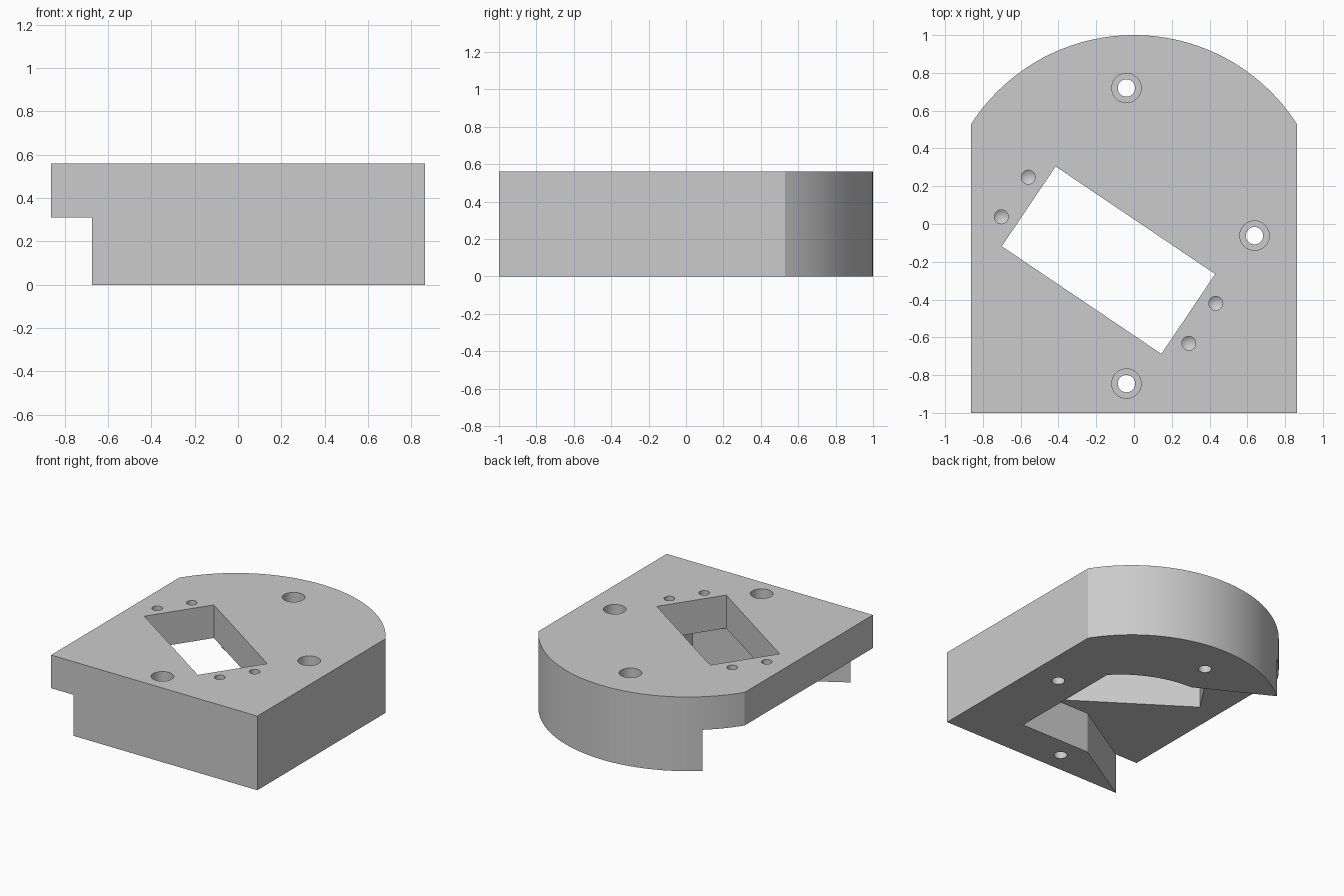
import bpy, bmesh, math
from mathutils import Vector

if "Cube" in bpy.data.objects:
    bpy.data.objects.remove(bpy.data.objects["Cube"])

HEIGHT, STEP = 0.56, 0.31

grey = bpy.data.materials.new("plain grey")
grey.use_nodes = True
grey.diffuse_color = (0.6, 0.6, 0.6, 1)
grey.node_tree.nodes["Principled BSDF"].inputs["Base Color"].default_value = (0.6, 0.6, 0.6, 1)


def finish(name, bm):
    bmesh.ops.recalc_face_normals(bm, faces=bm.faces[:])
    mesh = bpy.data.meshes.new(name)
    bm.to_mesh(mesh)
    bm.free()
    mesh.materials.append(grey)
    obj = bpy.data.objects.new(name, mesh)
    bpy.context.collection.objects.link(obj)
    return obj


def prism(name, outline, bottom, top):
    """Extrude a flat outline between two heights."""
    bm = bmesh.new()
    face = bm.faces.new([bm.verts.new((x, y, bottom)) for x, y in outline])
    side = bmesh.ops.extrude_face_region(bm, geom=[face])["geom"]
    moved = [v for v in side if isinstance(v, bmesh.types.BMVert)]
    bmesh.ops.translate(bm, verts=moved, vec=(0, 0, top - bottom))
    return finish(name, bm)


def lathe(name, profile, x, y, steps=32):
    """Revolve a radius and height profile about a vertical axis."""
    bm = bmesh.new()
    verts = [bm.verts.new((r, 0, z)) for r, z in profile]
    edges = [bm.edges.new(pair) for pair in zip(verts, verts[1:])]
    bmesh.ops.spin(bm, geom=verts + edges, cent=(0, 0, 0), axis=(0, 0, 1),
                   angle=math.tau, steps=steps)
    bmesh.ops.remove_doubles(bm, verts=bm.verts[:], dist=1e-5)
    bmesh.ops.translate(bm, verts=bm.verts[:], vec=(x, y, 0))
    return finish(name, bm)


def arc(start, middle, end, count):
    """Points on the circle through three points, from start to end."""
    a, b, c = (Vector(p) for p in (start, middle, end))
    ab, ac = b - a, c - a
    d = 2 * ab.cross(ac)
    centre = a + Vector((ac.y * ab.length_squared - ab.y * ac.length_squared,
                         ab.x * ac.length_squared - ac.x * ab.length_squared)) / d
    first = math.atan2(*(a - centre).yx)
    sweep = (math.atan2(*(c - centre).yx) - first) % math.tau
    radius = (a - centre).length
    return [(centre.x + radius * math.cos(first + sweep * i / count),
             centre.y + radius * math.sin(first + sweep * i / count))
            for i in range(count + 1)]


def cut(target, cutter):
    cutter.hide_render = True
    mod = target.modifiers.new("cut", "BOOLEAN")
    mod.operation, mod.solver, mod.object = "DIFFERENCE", "EXACT", cutter
    bpy.context.view_layer.objects.active = target
    bpy.ops.object.modifier_apply(modifier=mod.name)
    bpy.data.objects.remove(cutter)


# Body: square front, rounded back
body = prism("mount_body",
             [(-0.862, -1), (0.862, -1)] + arc((0.862, 0.53), (0, 1), (-0.862, 0.53), 48),
             0, HEIGHT)

# Underside recess, flaring open to one side
recess = [(-1, -1.1), (-0.674, -1.1), (-0.674, -1), (-0.155, -0.69), (0.43, -0.69)]
recess += arc((0.43, 0.22), (0.186, 0.395), (-0.13, 0.466), 12)
recess += [(-0.674, 0.757), (-0.674, 1.1), (-1, 1.1)]
cut(body, prism("recess_cutter", recess, -0.1, STEP))

# Slanted rectangular window
window = [(-0.415, 0.305), (-0.7, -0.118), (0.145, -0.688), (0.43, -0.265)]
cut(body, prism("window_cutter", window, 0.2, 0.7))

# Counterbored mounting holes
for x, y in [(-0.04, 0.72), (0.638, -0.062), (-0.04, -0.845)]:
    cut(body, lathe("screw_cutter", [(0, -0.1), (0.046, -0.1), (0.046, STEP),
                                     (0.078, STEP), (0.078, 0.7), (0, 0.7)], x, y))

# Blind pilot holes with drilled tips
for x, y in [(-0.56, 0.248), (-0.702, 0.038), (0.433, -0.42), (0.29, -0.632)]:
    cut(body, lathe("pilot_cutter", [(0, 0.36), (0.037, 0.385),
                                     (0.037, 0.7), (0, 0.7)], x, y, 24))

bpy.ops.object.select_all(action="DESELECT")
body.select_set(True)
bpy.context.view_layer.objects.active = body
bpy.ops.object.shade_smooth_by_angle(angle=math.radians(20))
